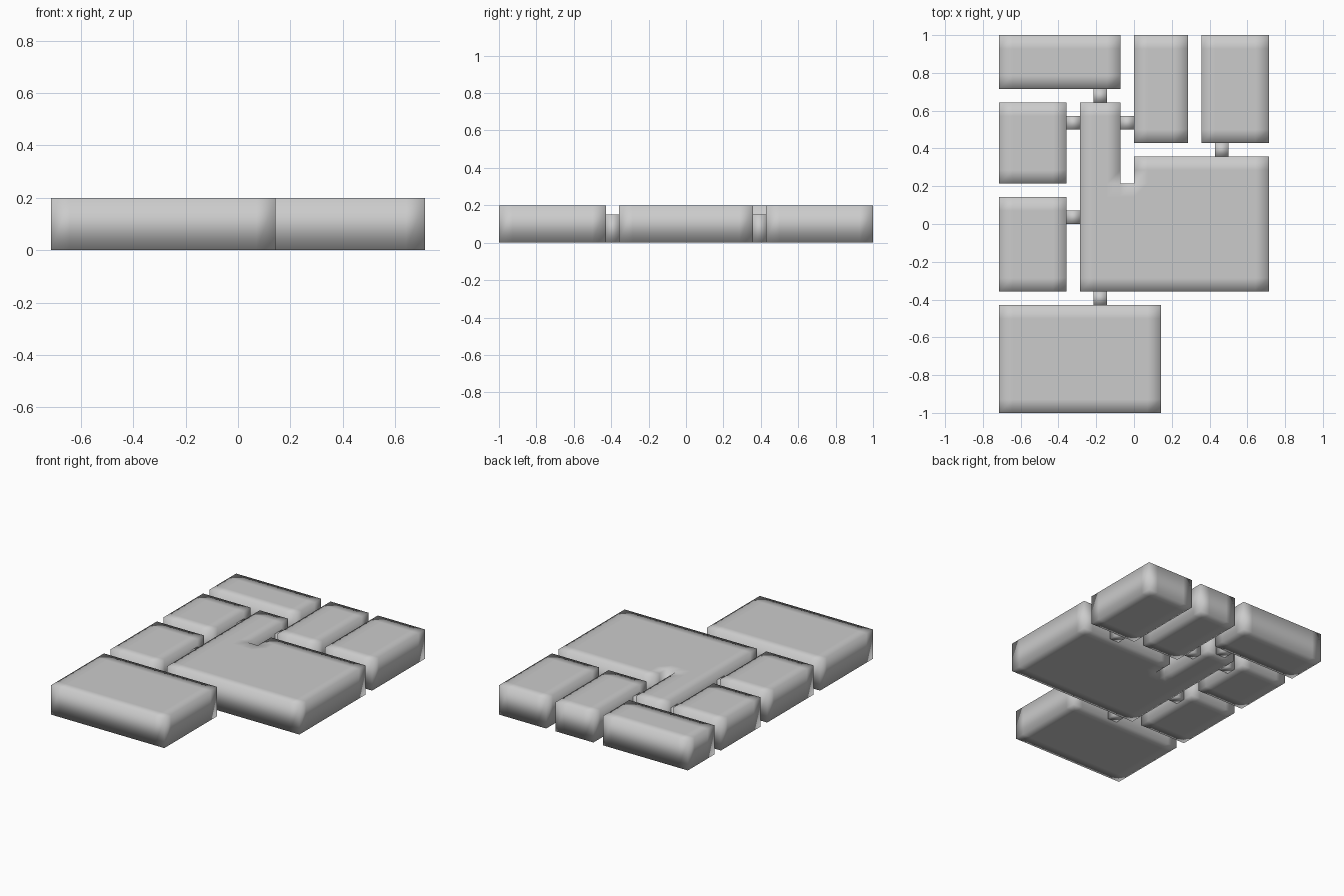
import bpy, bmesh

if "Cube" in bpy.data.objects:
    bpy.data.objects.remove(bpy.data.objects["Cube"])

U = 1 / 14          # plan grid unit
ROOM_H, DOOR_H = 0.2, 0.15


def block(name, rects, height):
    """Extrude the union of grid rectangles (x0, y0, x1, y1 in units) as one solid."""
    cells = {(i, j) for x0, y0, x1, y1 in rects
             for i in range(x0, x1) for j in range(y0, y1)}
    bm = bmesh.new()
    verts = {}

    def vert(i, j):
        if (i, j) not in verts:
            verts[i, j] = bm.verts.new((i * U, j * U, 0))
        return verts[i, j]

    for i, j in sorted(cells):
        bm.faces.new([vert(i, j), vert(i + 1, j), vert(i + 1, j + 1), vert(i, j + 1)])
    # keep the floor, raise a copy as the top with walls around the outline
    ret = bmesh.ops.extrude_face_region(bm, geom=bm.faces[:], use_keep_orig=True)
    top = [g for g in ret["geom"] if isinstance(g, bmesh.types.BMVert)]
    bmesh.ops.translate(bm, verts=top, vec=(0, 0, height))
    bmesh.ops.recalc_face_normals(bm, faces=bm.faces[:])
    for f in bm.faces:
        f.smooth = True
    mesh = bpy.data.meshes.new(name)
    bm.to_mesh(mesh)
    bm.free()
    obj = bpy.data.objects.new(name, mesh)
    bpy.context.collection.objects.link(obj)


# Rooms
rooms = {
    "main_room_and_corridor": [(-4, -5, 10, 3), (0, 3, 10, 5), (-4, 3, -1, 9)],
    "south_room": [(-10, -14, 2, -6)],
    "west_room_lower": [(-10, -5, -5, 2)],
    "west_room_upper": [(-10, 3, -5, 9)],
    "north_west_room": [(-10, 10, -1, 14)],
    "north_room": [(0, 6, 4, 14)],
    "north_east_room": [(5, 6, 10, 14)],
}
for name, rects in rooms.items():
    block(name, rects, ROOM_H)

# Door passages, one grid cell each, lower than the rooms
doors = [(-3, 9), (-5, 7), (-1, 7), (6, 5), (-5, 0), (-3, -6)]
for n, (i, j) in enumerate(doors, 1):
    block(f"door_passage_{n}", [(i, j, i + 1, j + 1)], DOOR_H)
